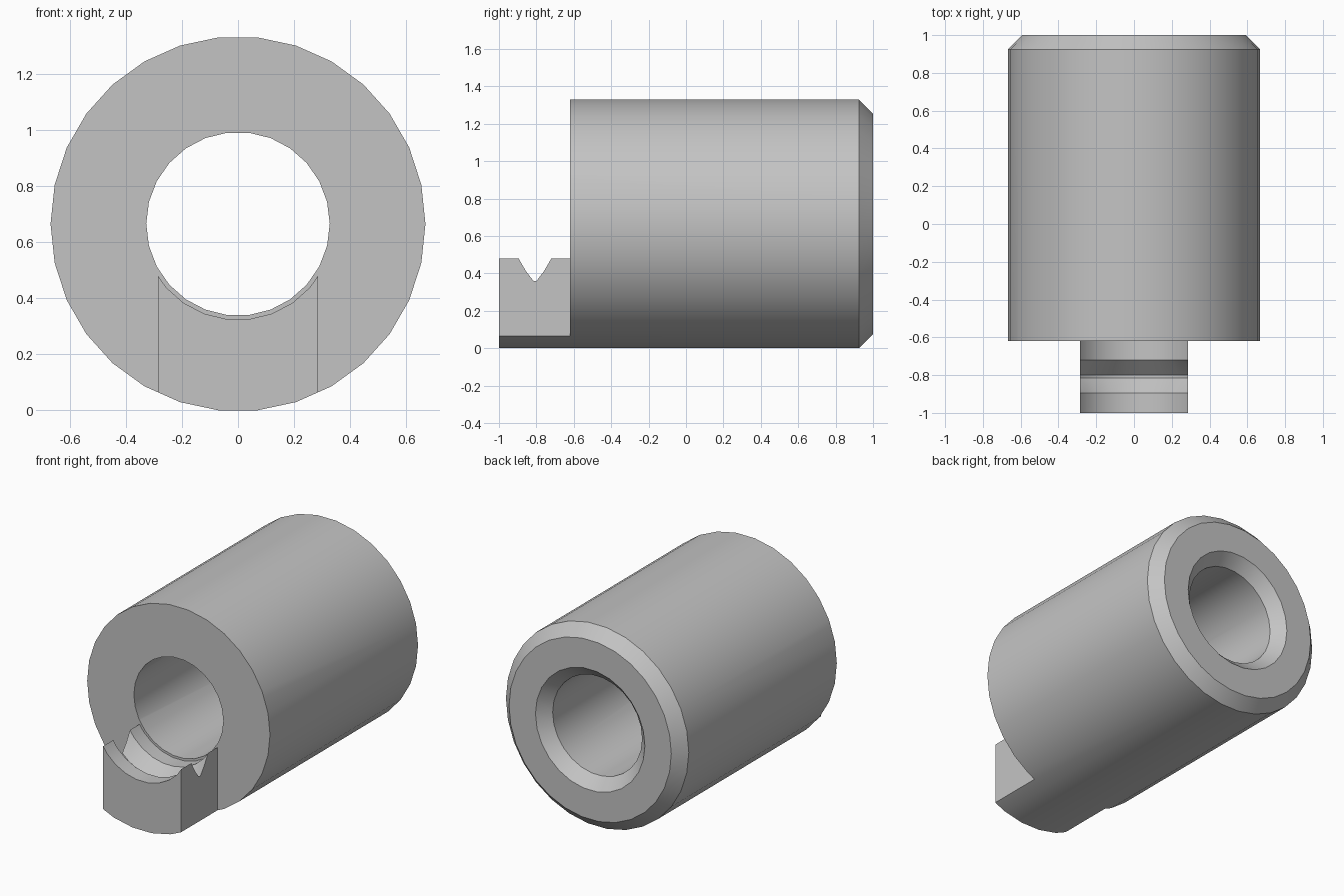
import bpy, bmesh, math

AXIS_Z = 0.665      # height of the cylinder axis
SHOULDER = -0.62    # front face of the main barrel
TONGUE_HALF = 0.285

cube = bpy.data.objects.get("Cube")
if cube:
    bpy.data.objects.remove(cube, do_unlink=True)

steel = bpy.data.materials.new("plain_grey")
steel.use_nodes = True
GREY = (0.55, 0.55, 0.55, 1)
steel.diffuse_color = GREY
steel.node_tree.nodes["Principled BSDF"].inputs["Base Color"].default_value = GREY


def add_object(name, bm):
    bmesh.ops.recalc_face_normals(bm, faces=bm.faces)
    mesh = bpy.data.meshes.new(name)
    bm.to_mesh(mesh)
    bm.free()
    mesh.materials.append(steel)
    obj = bpy.data.objects.new(name, mesh)
    bpy.context.collection.objects.link(obj)
    return obj


def lathe(name, profile, sides):
    """Closed solid turned about the y axis from (y, radius) pairs."""
    bm = bmesh.new()
    rings = []
    for y, r in profile:
        angles = [2 * math.pi * i / sides for i in range(sides)]
        rings.append([bm.verts.new((r * math.cos(a), y, AXIS_Z + r * math.sin(a)))
                      for a in angles])
    for a, b in zip(rings, rings[1:]):
        for i in range(sides):
            j = (i + 1) % sides
            bm.faces.new((a[i], a[j], b[j], b[i]))
    bm.faces.new(rings[0])
    bm.faces.new(rings[-1])
    return add_object(name, bm)


def box(name, low, high):
    bm = bmesh.new()
    bmesh.ops.create_cube(bm, size=1)
    for v in bm.verts:
        v.co = [l + (c + 0.5) * (h - l) for c, l, h in zip(v.co, low, high)]
    return add_object(name, bm)


def cut(target, cutter):
    cutter.hide_render = True
    mod = target.modifiers.new("cut", 'BOOLEAN')
    mod.operation = 'DIFFERENCE'
    mod.solver = 'EXACT'
    mod.object = cutter
    bpy.context.view_layer.objects.active = target
    bpy.ops.object.modifier_apply(modifier=mod.name)
    bpy.data.objects.remove(cutter, do_unlink=True)


# Barrel with a chamfered back rim
barrel = lathe("grooved_bushing", [(-1, 0.668), (0.925, 0.668), (1, 0.593)], 30)

# Bore: wider seat with a V groove in the tongue, straight hole, back countersink
cut(barrel, lathe("bore_cutter", [
    (-1.1, 0.342), (-0.895, 0.342), (-0.815, 0.421), (-0.8, 0.421),
    (-0.72, 0.342), (SHOULDER, 0.342), (SHOULDER, 0.327),
    (0.925, 0.327), (1, 0.4), (1.1, 0.4)], 26))

# Trim the front end down to the lower tongue
cut(barrel, box("top_cutter", (-1, -1.2, AXIS_Z), (1, SHOULDER, 2)))
for side in (-1, 1):
    x = sorted((side * TONGUE_HALF, side))
    cut(barrel, box("side_cutter", (x[0], -1.2, -1), (x[1], SHOULDER, 0.9)))

# Smooth round surfaces, sharp rims
bpy.ops.object.select_all(action='DESELECT')
barrel.select_set(True)
bpy.context.view_layer.objects.active = barrel
bpy.ops.object.shade_smooth_by_angle(angle=math.radians(30))
